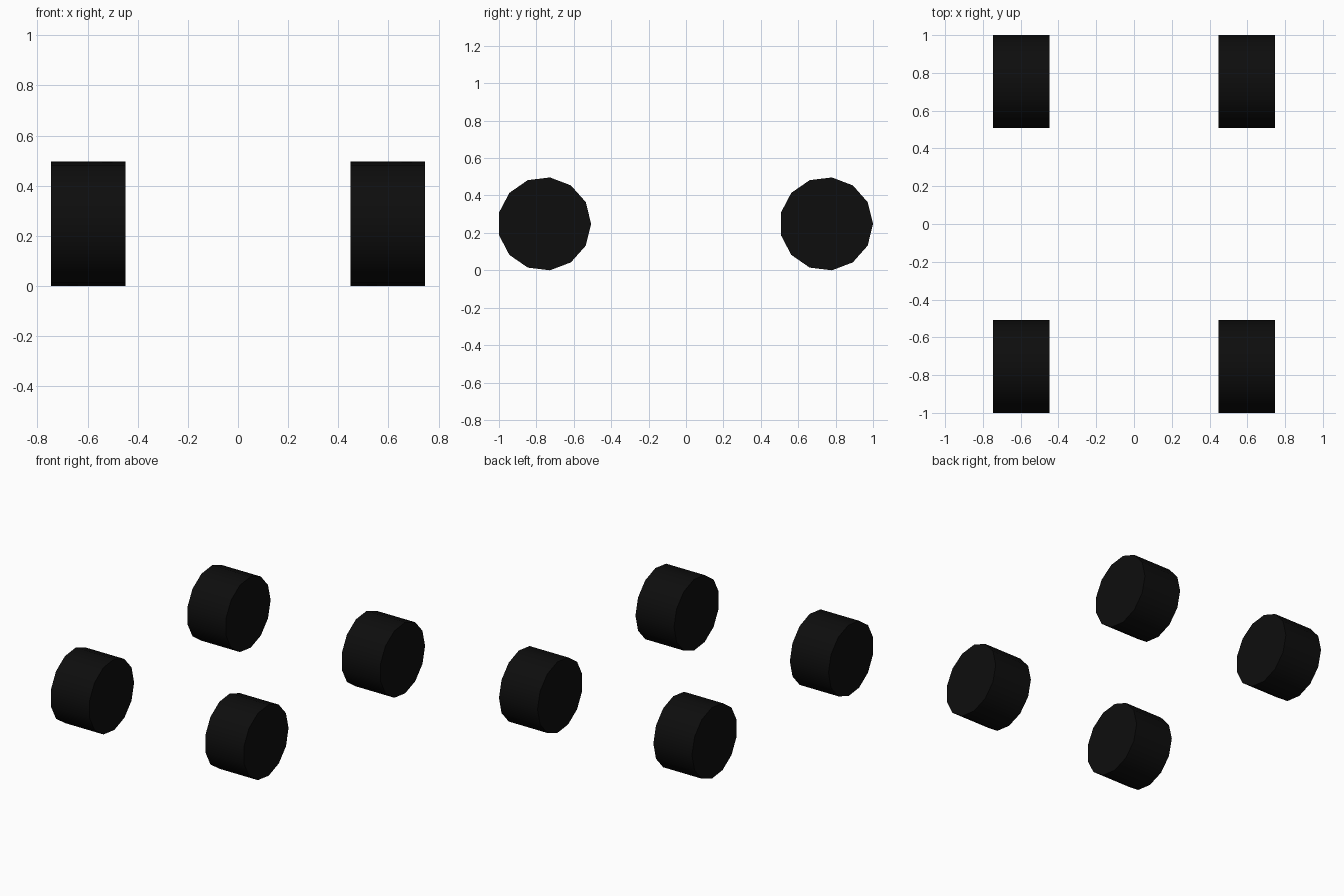
import bpy
import math

if "Cube" in bpy.data.objects:
    bpy.data.objects.remove(bpy.data.objects["Cube"])

R, WIDTH, SIDES = 0.25, 0.298, 13
INNER = R * math.cos(math.pi / SIDES)      # distance to a flat side
HEIGHT = R * math.cos(math.pi / 26)        # distance to top / bottom corner

rubber = bpy.data.materials.new("black_rubber")
rubber.diffuse_color = (0.004, 0.004, 0.004, 1)
rubber.use_nodes = True
rubber.node_tree.nodes["Principled BSDF"].inputs["Base Color"].default_value = rubber.diffuse_color


def wheel(name, x, y):
    """13-sided wheel along x, with one corner pointing to +y."""
    bpy.ops.mesh.primitive_cylinder_add(vertices=SIDES, radius=R, depth=WIDTH)
    ob = bpy.context.object
    ob.name = name
    # axis z -> x, first corner (+y) stays on +y
    ob.rotation_euler = (0, math.pi / 2, 0)
    ob.location = (x, y, HEIGHT)
    bpy.ops.object.transform_apply(location=False, rotation=True, scale=False)
    # make sure the lone corner faces +y
    if max(v.co.y for v in ob.data.vertices) < R - 0.001:
        for v in ob.data.vertices:
            v.co.y, v.co.z = -v.co.y, -v.co.z
    ob.data.materials.append(rubber)
    bpy.ops.object.shade_smooth_by_angle(angle=math.radians(35))


# Four wheels, left/right and front/back
for side, sx in (("left", -1), ("right", 1)):
    wheel(f"front_{side}_wheel", sx * 0.597, -1 + INNER)
    wheel(f"back_{side}_wheel", sx * 0.597, 1 - R)
